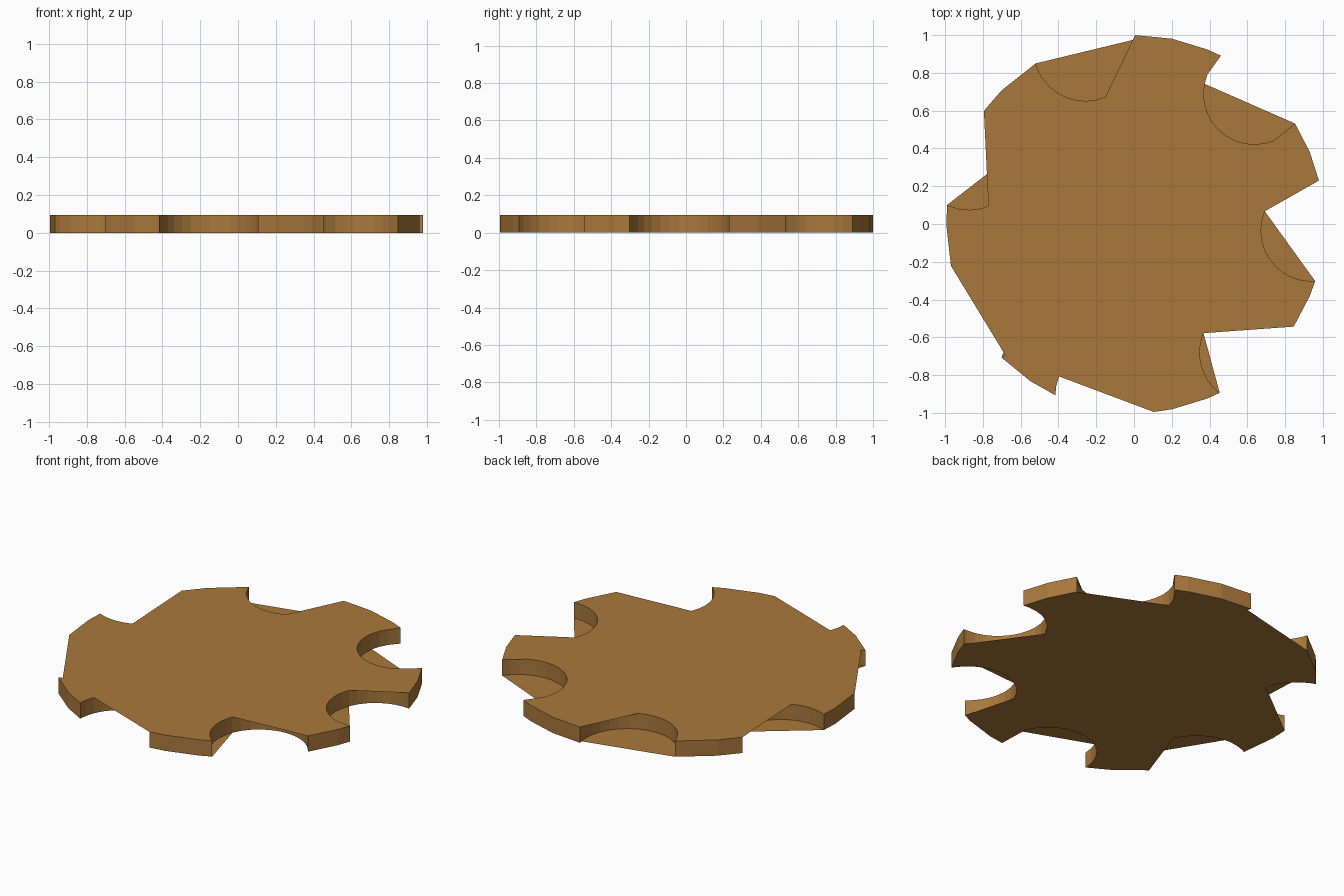
import bpy, bmesh
from math import radians, degrees, cos, sin, atan2, ceil

if "Cube" in bpy.data.objects:
    bpy.data.objects.remove(bpy.data.objects["Cube"])

HEIGHT, NOTCH_R, STEP = 0.095, 0.268, 11.25

# each notch: rim angles of its two ends, then the spans of its arc (0..1)
# that the top and bottom plates bridge with a straight edge
NOTCHES = [
    (-167.2, -135.0, [(0, .95)], [(.55, 1)]),
    (-115.0, -84.3, [(.12, 1)], [(.81, 1)]),
    (-63.4, -32.9, [(.39, 1)], [(0, .39)]),
    (-17.6, 13.3, [(.61, 1)], [(0, .61)]),
    (32.1, 63.0, [(0, .16), (.87, 1)], [(0, .83)]),
    (90.0, 121.8, [(0, .457)], [(.05, 1)]),
    (143.2, 174.2, [(0, .72)], [(.31, 1)]),
]


def rim(a):
    return (cos(radians(a)), sin(radians(a)))


def steps(lo, hi):
    """Multiples of STEP strictly between two angles."""
    k = ceil((lo + 2) / STEP)
    out = []
    while k * STEP < hi - 2:
        out.append(k * STEP)
        k += 1
    return out


def bridged(ts, spans):
    """Indices kept when the arc points inside each span are skipped."""
    keep = set(range(len(ts)))
    for lo, hi in spans:
        i = min(range(len(ts)), key=lambda n: abs(ts[n] - lo))
        j = min(range(len(ts)), key=lambda n: abs(ts[n] - hi))
        keep -= set(range(i + 1, j))
    return keep


# outline running anticlockwise, with the points each plate uses
path, top_ids, bottom_ids = [], [], []
for n, (a0, a1, top_skip, bottom_skip) in enumerate(NOTCHES):
    mid = (a0 + a1) / 2
    half = (a1 - a0) / 2
    dist = cos(radians(half)) - (max(NOTCH_R ** 2 - sin(radians(half)) ** 2, 0)) ** .5
    cx, cy = dist * rim(mid)[0], dist * rim(mid)[1]
    p0, p1 = rim(a0), rim(a1)
    r = ((p0[0] - cx) ** 2 + (p0[1] - cy) ** 2) ** .5
    start = degrees(atan2(p0[1] - cy, p0[0] - cx))
    end = degrees(atan2(p1[1] - cy, p1[0] - cx))
    while end >= start:
        end -= 360
    angles = [start] + steps(end, start)[::-1] + [end]
    ts = [(start - a) / (start - end) for a in angles]
    base = len(path)
    path += [(cx + r * rim(a)[0], cy + r * rim(a)[1]) for a in angles]
    top_ids += [base + i for i in sorted(bridged(ts, top_skip))]
    bottom_ids += [base + i for i in sorted(bridged(ts, bottom_skip))]
    # outer rim up to the next notch
    nxt = NOTCHES[(n + 1) % len(NOTCHES)][0]
    if nxt < a1:
        nxt += 360
    for a in steps(a1, nxt):
        top_ids.append(len(path))
        bottom_ids.append(len(path))
        path.append(rim(a))

# walls and plates
bm = bmesh.new()
low = [bm.verts.new((x + .006, y, 0)) for x, y in path]
high = [bm.verts.new((x + .006, y, HEIGHT)) for x, y in path]
for i in range(len(path)):
    j = (i + 1) % len(path)
    bm.faces.new((low[i], low[j], high[j], high[i]))
bm.faces.new([high[i] for i in top_ids])
bm.faces.new([low[i] for i in reversed(bottom_ids)])

mesh = bpy.data.meshes.new("notched_disc")
bm.to_mesh(mesh)
bm.free()
disc = bpy.data.objects.new("notched_disc", mesh)
bpy.context.collection.objects.link(disc)

mat = bpy.data.materials.new("brown")
mat.diffuse_color = (0.40, 0.19, 0.045, 1)
mat.use_nodes = True
mat.node_tree.nodes["Principled BSDF"].inputs["Base Color"].default_value = mat.diffuse_color
mesh.materials.append(mat)
